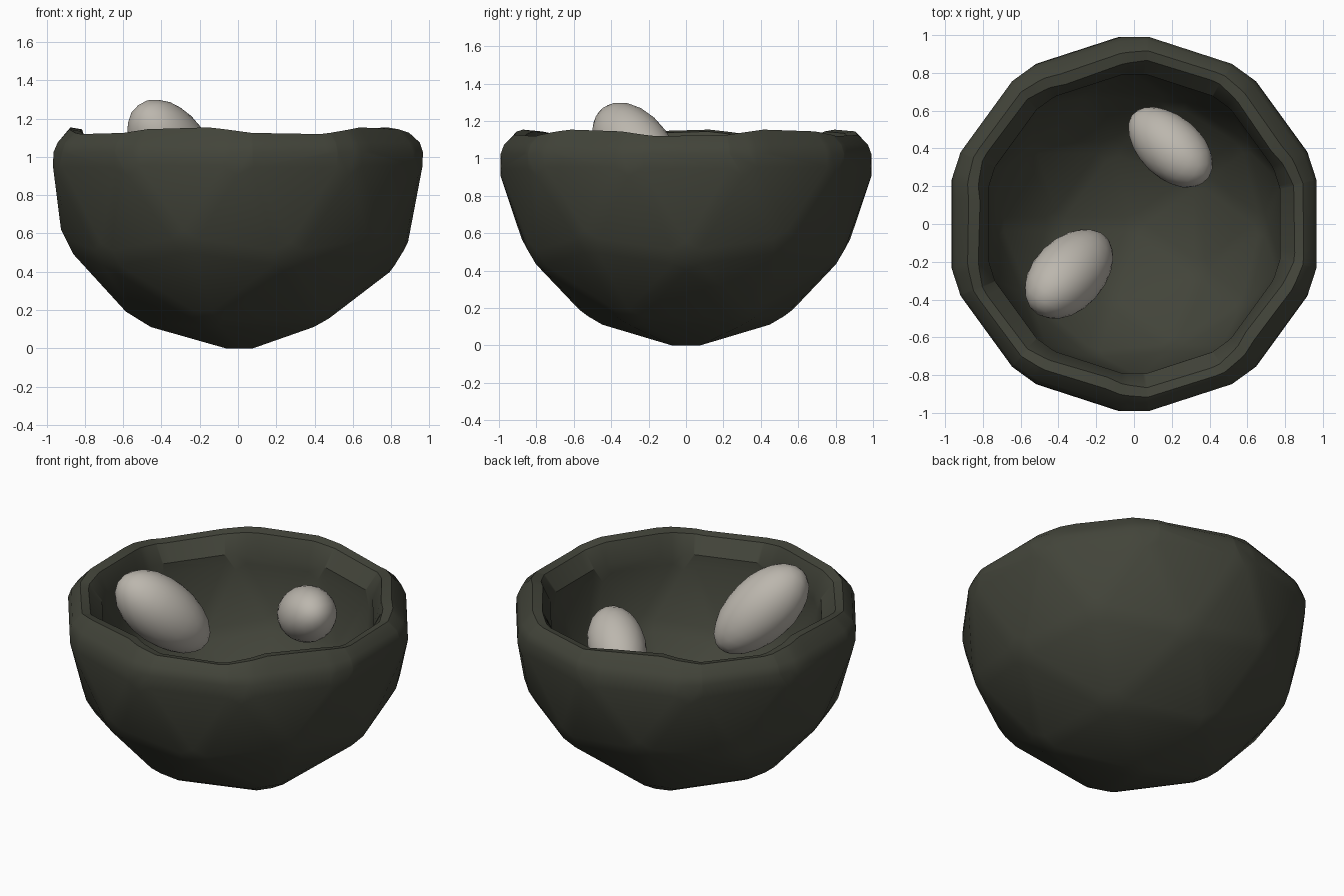
import bpy, bmesh, math
from mathutils import Vector, Matrix

if "Cube" in bpy.data.objects:
    bpy.data.objects.remove(bpy.data.objects["Cube"])


def material(name, rgb):
    m = bpy.data.materials.new(name)
    m.diffuse_color = (*rgb, 1)
    m.use_nodes = True
    m.node_tree.nodes["Principled BSDF"].inputs["Base Color"].default_value = m.diffuse_color
    return m


def finish(name, bm, mat, angle):
    me = bpy.data.meshes.new(name)
    bm.to_mesh(me)
    bm.free()
    ob = bpy.data.objects.new(name, me)
    bpy.context.collection.objects.link(ob)
    me.materials.append(mat)
    bpy.ops.object.select_all(action='DESELECT')
    ob.select_set(True)
    bpy.context.view_layer.objects.active = ob
    bpy.ops.object.shade_smooth_by_angle(angle=math.radians(angle))
    return ob


# Chamfered low-poly ball: inset corners of every triangle, wrapped by a hull
R, INSET = 1.022, 0.27
src = bmesh.new()
bmesh.ops.create_icosphere(src, subdivisions=2, radius=R)
bm = bmesh.new()
for f in src.faces:
    c = f.calc_center_median()
    for v in f.verts:
        bm.verts.new(v.co.lerp(c, INSET))
src.free()
bmesh.ops.convex_hull(bm, input=bm.verts[:])

# Cut it just above the equator to get the outer shell
bmesh.ops.bisect_plane(bm, geom=bm.verts[:] + bm.edges[:] + bm.faces[:],
                       plane_co=(0, 0, 0.03), plane_no=(0, 0, 1), clear_outer=True)
zmin = min(v.co.z for v in bm.verts)
bmesh.ops.translate(bm, verts=bm.verts[:], vec=(0, 0, -zmin))
base = 0.03 - zmin
centre = Vector((0, 0, -zmin))
outer_faces = bm.faces[:]
rim_edges = [e for e in bm.edges if e.is_boundary]

# Inner shell: the same shape at 0.8 scale
inner = {v: bm.verts.new(centre + (v.co - centre) * 0.8) for v in bm.verts[:]}
for f in outer_faces:
    bm.faces.new([inner[v] for v in reversed(f.verts)])

# Wavy rounded rim joining outer and inner shells
rim = {v for e in rim_edges for v in e.verts}
loops = {}
for v in rim:
    wave = math.cos(5 * (math.atan2(v.co.y, v.co.x) - math.radians(36)))
    profile = [(0.98 - 0.005 * wave, base + 0.05),
               (0.92 - 0.015 * wave, 1.135 + 0.025 * wave),
               (0.865 - 0.025 * wave, 1.125 + 0.025 * wave)]
    ring = [bm.verts.new((v.co.x * s, v.co.y * s, z)) for s, z in profile]
    loops[v] = [v] + ring + [inner[v]]
for e in rim_edges:
    a, b = (loops[v] for v in e.verts)
    for i in range(len(a) - 1):
        bm.faces.new((a[i], b[i], b[i + 1], a[i + 1]))
bmesh.ops.recalc_face_normals(bm, faces=bm.faces[:])
finish("nest_bowl", bm, material("dark_moss", (0.055, 0.058, 0.042)), 35)

# Two speckled eggs: centre, raised long-axis direction, half length, half width
egg_mat = material("pale_shell", (0.50, 0.47, 0.42))


def egg(name, loc, heading, tilt, length, width):
    h, t = math.radians(heading), math.radians(tilt)
    axis = Vector((math.cos(h) * math.cos(t), math.sin(h) * math.cos(t), math.sin(t)))
    e = bmesh.new()
    bmesh.ops.create_icosphere(e, subdivisions=3, radius=1)
    for v in e.verts:
        taper = 1 + 0.06 * v.co.z
        v.co = Vector((v.co.x * width * taper, v.co.y * width * taper, v.co.z * length))
    e.transform(Matrix.Translation(loc) @ axis.to_track_quat('Z', 'Y').to_matrix().to_4x4())
    finish(name, e, egg_mat, 30)


egg("egg_left", (-0.34, -0.26, 1.035), 226, 42, 0.33, 0.19)
egg("egg_back", (0.19, 0.41, 0.91), -42, 25, 0.28, 0.165)
